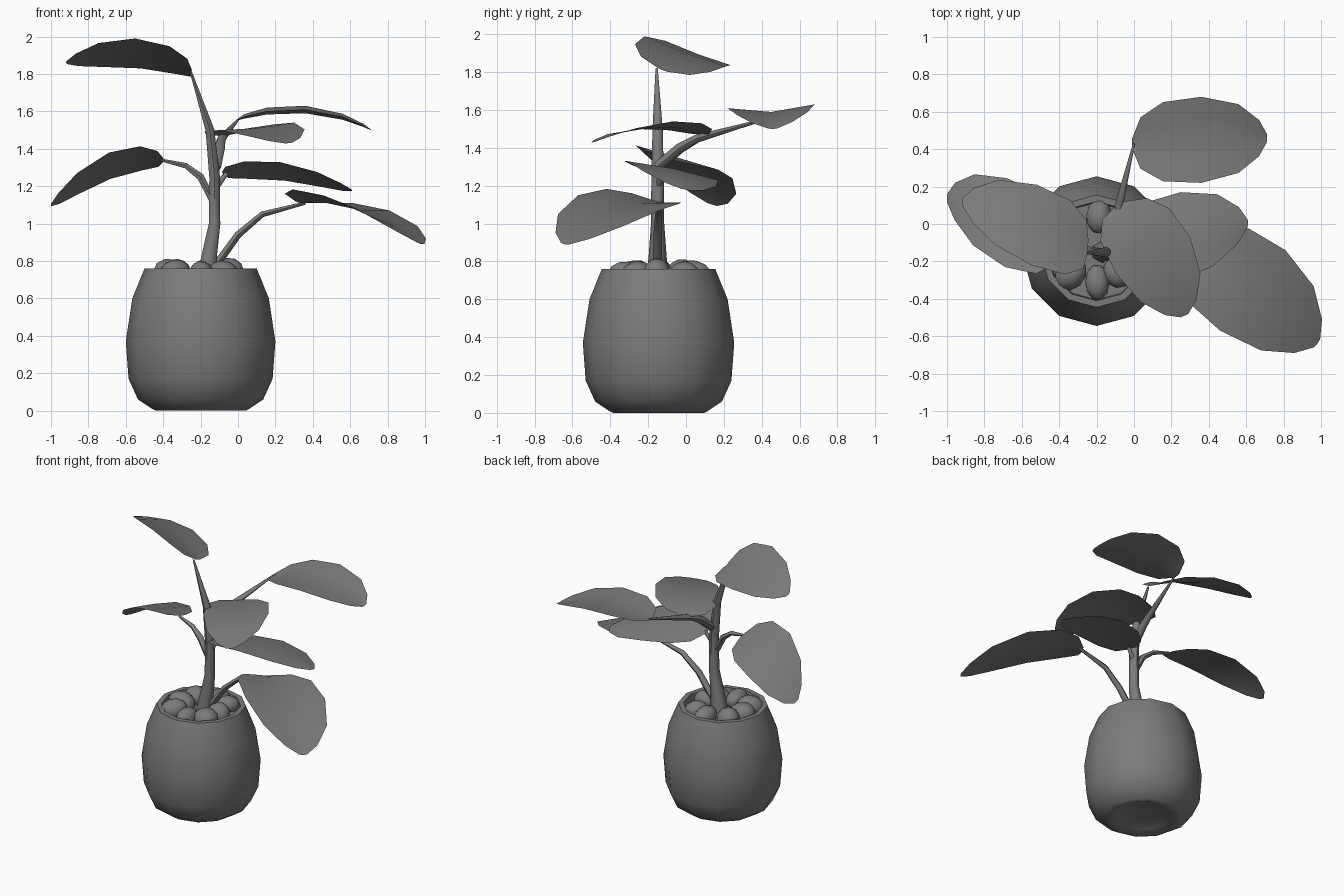
import bpy, math, random
from mathutils import Vector

cube = bpy.data.objects.get("Cube")
if cube:
    bpy.data.objects.remove(cube)

random.seed(4)
POT = Vector((-0.2, -0.145, 0))

grey = bpy.data.materials.new("mid_grey")
grey.use_nodes = True
grey.diffuse_color = (0.2, 0.2, 0.2, 1)
grey.node_tree.nodes["Principled BSDF"].inputs["Base Color"].default_value = grey.diffuse_color


def finish(obj, angle=60):
    """Apply the material and smooth shading."""
    obj.data.materials.clear()
    obj.data.materials.append(grey)
    bpy.ops.object.select_all(action="DESELECT")
    obj.select_set(True)
    bpy.context.view_layer.objects.active = obj
    bpy.ops.object.shade_smooth_by_angle(angle=math.radians(angle))
    return obj


def mesh_object(name, verts, faces, angle=60):
    mesh = bpy.data.meshes.new(name)
    mesh.from_pydata(verts, [], faces)
    obj = bpy.data.objects.new(name, mesh)
    bpy.context.collection.objects.link(obj)
    return finish(obj, angle)


def lathe(name, profile, sides=12):
    """Spin a profile of (radius, height), capping both ends."""
    verts, faces = [], []
    for r, z in profile:
        for i in range(sides):
            a = math.tau * i / sides
            verts.append(POT + Vector((r * math.cos(a), r * math.sin(a), z)))
    for j in range(len(profile) - 1):
        for i in range(sides):
            k = (i + 1) % sides
            faces.append((j * sides + i, j * sides + k, (j + 1) * sides + k, (j + 1) * sides + i))
    faces.append(tuple(reversed(range(sides))))
    faces.append(tuple(range(len(verts) - sides, len(verts))))
    return mesh_object(name, verts, faces)


def tube(name, points):
    """Tapered six-sided stalk through (x, y, z, radius) points."""
    curve = bpy.data.curves.new(name, "CURVE")
    curve.dimensions = "3D"
    curve.bevel_depth = 1
    curve.bevel_resolution = 1
    curve.use_fill_caps = True
    spline = curve.splines.new("POLY")
    spline.points.add(len(points) - 1)
    for p, (x, y, z, r) in zip(spline.points, points):
        p.co = (x, y, z, 1)
        p.radius = r
    obj = bpy.data.objects.new(name, curve)
    bpy.context.collection.objects.link(obj)
    bpy.ops.object.select_all(action="DESELECT")
    obj.select_set(True)
    bpy.context.view_layer.objects.active = obj
    bpy.ops.object.convert(target="MESH")
    finish(bpy.context.view_layer.objects.active)


# Fraction along the midrib and relative half width there
OUTLINE = [(0, 0.12), (0.06, 0.6), (0.22, 0.92), (0.5, 1), (0.78, 0.8), (0.94, 0.42), (1, 0.1)]


def leaf(name, base, mid, tip, left, right):
    """Bent blade through its base, middle, tip and both widest edge points."""
    base, mid, tip, left, right = map(Vector, (base, mid, tip, left, right))
    verts, faces = [], []
    for t, w in OUTLINE:
        c = base * (1 - t) * (1 - 2 * t) + mid * 4 * t * (1 - t) + tip * t * (2 * t - 1)
        for edge, v in ((left, 1), (left, 0.5), (mid, 0), (right, 0.5), (right, 1)):
            verts.append(c + (edge - mid) * w * v)
    for j in range(len(OUTLINE) - 1):
        for i in range(4):
            a = j * 5 + i
            faces.append((a, a + 5, a + 6, a + 1))
    mesh_object(name, verts, faces, 80)


# Pot with recessed underside and open rim
lathe("pot", [(0.12, 0.04), (0.18, 0.02), (0.24, 0), (0.26, 0.01), (0.335, 0.06), (0.385, 0.17),
              (0.4, 0.37), (0.365, 0.6), (0.3, 0.76), (0.265, 0.76), (0.26, 0.71)])

# Pebbles around the stem
for i in range(8):
    a = math.tau * (i + random.uniform(-0.15, 0.15)) / 8
    r = 0.17 + random.uniform(-0.02, 0.02)
    bpy.ops.mesh.primitive_ico_sphere_add(
        subdivisions=2, radius=1,
        location=POT + Vector((r * math.cos(a), r * math.sin(a), 0.735)),
        rotation=(random.uniform(-0.3, 0.3), random.uniform(-0.3, 0.3), a))
    stone = bpy.context.object
    stone.name = f"pebble_{i + 1}"
    stone.scale = (random.uniform(0.08, 0.1), random.uniform(0.065, 0.085), random.uniform(0.065, 0.085))
    finish(stone)

# Stem and leaf stalks
tube("main_stem", [(-0.17, -0.15, 0.7, 0.06), (-0.155, -0.15, 0.82, 0.048), (-0.125, -0.15, 1, 0.035),
                   (-0.125, -0.15, 1.25, 0.033), (-0.15, -0.15, 1.5, 0.027), (-0.255, -0.155, 1.82, 0.006)])
tube("low_right_stalk", [(-0.13, -0.15, 0.76, 0.025), (0, -0.15, 0.94, 0.022),
                         (0.13, -0.145, 1.05, 0.018), (0.36, -0.14, 1.11, 0.01)])
tube("left_stalk", [(-0.135, -0.15, 1.12, 0.02), (-0.2, -0.15, 1.25, 0.022),
                    (-0.28, -0.13, 1.31, 0.016), (-0.41, -0.1, 1.34, 0.008)])
tube("middle_stalk", [(-0.13, -0.15, 1.18, 0.02), (-0.06, -0.13, 1.27, 0.012)])
tube("back_stalk", [(-0.12, -0.15, 1.3, 0.03), (-0.1, -0.03, 1.4, 0.03),
                    (-0.09, 0.06, 1.45, 0.024), (0, 0.43, 1.555, 0.006)])

# Leaves: base, middle, tip, left edge, right edge
leaf("top_leaf", (-0.25, -0.12, 1.81), (-0.58, 0, 1.9), (-0.92, 0.12, 1.86),
     (-0.52, 0.21, 1.83), (-0.55, -0.22, 1.99))
leaf("left_leaf", (-0.4, -0.08, 1.34), (-0.7, 0.01, 1.31), (-1, 0.14, 1.1),
     (-0.68, 0.245, 1.24), (-0.69, -0.23, 1.38))
leaf("middle_leaf", (-0.08, -0.13, 1.27), (0.27, -0.06, 1.29), (0.61, 0, 1.18),
     (0.25, 0.17, 1.23), (0.22, -0.31, 1.33))
leaf("front_leaf", (-0.07, 0.11, 1.47), (0.1, -0.17, 1.51), (0.27, -0.49, 1.43),
     (0.3, -0.07, 1.54), (-0.1, -0.26, 1.5))
leaf("back_leaf", (-0.01, 0.43, 1.55), (0.36, 0.45, 1.59), (0.71, 0.46, 1.5),
     (0.36, 0.68, 1.63), (0.36, 0.22, 1.61))
leaf("low_right_leaf", (0.33, -0.14, 1.11), (0.66, -0.37, 1.07), (0.98, -0.64, 0.89),
     (0.81, -0.14, 1.07), (0.46, -0.57, 1.15))
